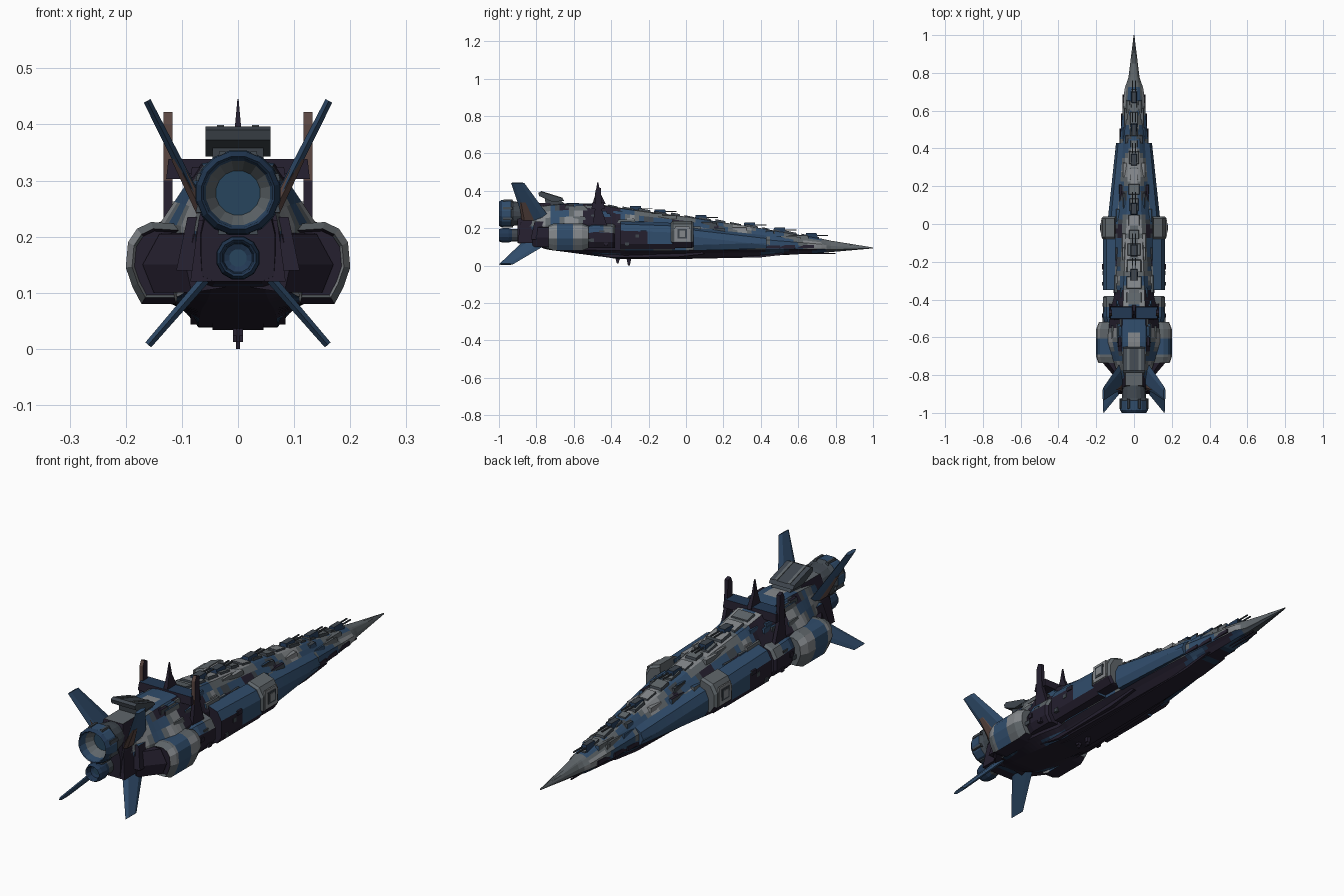
import bpy, bmesh, math, random
from mathutils import Vector, noise

if "Cube" in bpy.data.objects:
    bpy.data.objects.remove(bpy.data.objects["Cube"])

random.seed(4)
COLOURS = {
    "blue": (0.030, 0.074, 0.150), "deep_blue": (0.016, 0.040, 0.088),
    "grey": (0.115, 0.133, 0.145), "light_grey": (0.230, 0.245, 0.260),
    "slate": (0.050, 0.062, 0.076), "dark_purple": (0.018, 0.014, 0.028),
    "brown": (0.100, 0.060, 0.052), "engine_blue": (0.020, 0.060, 0.110),
}
NAMES = list(COLOURS)
MATS = []
for n, c in COLOURS.items():
    m = bpy.data.materials.new(n)
    m.diffuse_color = (*c, 1)
    m.use_nodes = True
    m.node_tree.nodes["Principled BSDF"].inputs["Base Color"].default_value = m.diffuse_color
    MATS.append(m)


def camo(c, n):
    """Blotchy paint: symmetric patches, greyer near the spine, dark below."""
    if n.z < -0.45:
        v = noise.noise(Vector((abs(c.x) * 9, c.y * 5, 7))) + (.25 if c.y > .2 else 0)
        return "dark_purple" if v < 0.22 else "blue" if v > .4 else "deep_blue"
    v = noise.noise(Vector((abs(c.x) * 13 + 3, c.y * 10, c.z * 11)))
    v += 0.24 if abs(c.x) < .055 else 0.10 if abs(c.x) < .10 else -.03
    if v > 0.42:
        return "light_grey"
    if v > 0.15:
        return "grey"
    if v < -0.38:
        return "dark_purple"
    return "slate" if v < -0.24 else "blue"


def finish(name, bm, rule):
    bmesh.ops.recalc_face_normals(bm, faces=bm.faces)
    bm.normal_update()
    for f in bm.faces:
        k = rule if isinstance(rule, str) else rule(f.calc_center_median(), f.normal)
        f.material_index = NAMES.index(k)
    me = bpy.data.meshes.new(name)
    bm.to_mesh(me)
    bm.free()
    for m in MATS:
        me.materials.append(m)
    ob = bpy.data.objects.new(name, me)
    bpy.context.collection.objects.link(ob)
    return ob


def add_loft(bm, rings, mirror=False):
    """Skin a row of equal rings, close both ends, optionally mirror over x."""
    for s in ((1, -1) if mirror else (1,)):
        vs = [[bm.verts.new((p[0] * s, p[1], p[2])) for p in r] for r in rings]
        k = len(vs[0])
        for a, b in zip(vs, vs[1:]):
            for i in range(k):
                bm.faces.new((a[i], a[(i + 1) % k], b[(i + 1) % k], b[i]))
        bm.faces.new(vs[0])
        bm.faces.new(vs[-1][::-1])


def loft(name, rings, rule, mirror=False):
    bm = bmesh.new()
    add_loft(bm, rings, mirror)
    return finish(name, bm, rule)


def box_rings(x0, x1, y0, y1, z0, z1, t=0.0):
    """Box as two rings; t pulls in the top edge on every side."""
    return [[(x0, y0, z0), (x1, y0, z0), (x1, y1, z0), (x0, y1, z0)],
            [(x0 + t, y0 + t, z1), (x1 - t, y0 + t, z1), (x1 - t, y1 - t, z1), (x0 + t, y1 - t, z1)]]


def slab(name, poly, x0, x1, rule, mirror=False):
    return loft(name, [[(x, y, z) for y, z in poly] for x in (x0, x1)], rule, mirror)


def tube(name, prof, cx, cz, n, rule):
    return loft(name, [[(cx + r * math.cos(2 * math.pi * (i + .5) / n), y,
                         cz + r * math.sin(2 * math.pi * (i + .5) / n)) for i in range(n)]
                       for y, r in prof], rule)


# Main hull: y, top half width, top z, side half width, shoulder z, chine z, belly half width, belly z
KEYS = [(1.0, .001, .097, .002, .095, .093, .001, .092), (.77, .018, .134, .030, .105, .085, .015, .072),
        (.72, .022, .145, .050, .115, .090, .025, .067), (.40, .030, .200, .078, .140, .086, .040, .050),
        (0.0, .040, .262, .108, .190, .082, .060, .040), (-.32, .055, .305, .115, .215, .080, .070, .038),
        (-.37, .055, .312, .105, .217, .080, .070, .039),
        (-.47, .060, .330, .125, .225, .082, .070, .050), (-.62, .065, .335, .140, .225, .085, .065, .070),
        (-.74, .060, .325, .105, .220, .095, .055, .085), (-.82, .050, .310, .075, .210, .120, .045, .112),
        (-.95, .040, .290, .060, .200, .135, .040, .125)]


def hull_at(y):
    for a, b in zip(KEYS, KEYS[1:]):
        if a[0] >= y >= b[0]:
            t = (a[0] - y) / (a[0] - b[0])
            return [p + (q - p) * t for p, q in zip(a, b)]
    return list(KEYS[-1])


def hull_ring(y):
    _, tw, zt, w, zs, zl, bw, zb = hull_at(y)
    half = [(tw * .5, zt), (tw, zt - .004)]
    half += [(tw + (w - tw) * t, zt + (zs - zt) * t) for t in (.33, .66, 1)]
    half += [(w, (zs + zl) / 2), (w * .97, zl), ((w + bw) / 2, zl * .6 + zb * .4), (bw, zb)]
    return [(x, y, z) for x, z in half] + [(-x, y, z) for x, z in reversed(half)]


def hull_paint(c, n):
    if c.y > .76:
        return "grey" if n.z > -.5 else "slate"
    if -.56 < c.y < -.35 and abs(n.x) > .8 or c.y < -.84:
        return "dark_purple"
    return camo(c, n)


loft("main_hull", [hull_ring(1 - i * 1.9 / 76) for i in range(77)], hull_paint)


# Side armour along the flanks, widening to a stepped wing
def flank(y, w, z0, z1):
    return [(w * .5, y, z0), (w * .88, y, z0), (w, y, z0 + .03), (w, y, z1 - .035), (w * .88, y, z1), (w * .6, y, z1 + .016)]


rings = [flank(.43 - .39 * t / 8, .095 + .042 * t / 8, .092 - .012 * t / 8, .145 + .045 * t / 8) for t in range(9)]
loft("flank_armour", rings, lambda c, n: "deep_blue" if n.z < -.5 else "blue", True)
rings = [flank(-.06 - .29 * t / 6, .165, .085, .212 + .010 * t / 6) for t in range(7)]


def wing_paint(c, n):
    if n.y < -.8 or n.z < -.3 or c.y < -.22 and abs(n.x) > .9:
        return "dark_purple"
    return "blue"


loft("wing_armour", rings, wing_paint, True)

# Grey sponson with framed hatch
loft("sponson", [flank(.04, .163, .10, .215), flank(.03, .172, .095, .222),
                 flank(-.07, .172, .095, .222), flank(-.08, .165, .10, .215)],
     lambda c, n: "dark_purple" if n.z < -.3 else "blue" if c.z < .13 else "grey", True)
loft("hatch_frame", box_rings(.166, .176, -.062, .022, .128, .208, .002), "light_grey", True)
loft("hatch_recess", box_rings(.170, .178, -.045, .005, .145, .195), "slate", True)
loft("hatch_panel", box_rings(.172, .180, -.035, -.005, .153, .187), "light_grey", True)

# Recessed machinery block between wing and pods
loft("machinery_block", [flank(y, w, .095, z) for y, w, z in
     ((-.38, .155, .205), (-.39, .165, .21), (-.44, .165, .212), (-.49, .165, .215), (-.54, .15, .205))],
     lambda c, n: ("grey" if c.y > -.44 else "blue") if n.z > .3 else "dark_purple", True)
bm = bmesh.new()
for i in range(12):
    y = -.55 + .028 * i
    z = .105 + .022 * (i % 4)
    if not -.42 < y < -.35:
        add_loft(bm, box_rings(.12, .164 + .003 * (i % 3), y, y + .02 + .01 * (i % 2), z, z + .018), True)
finish("machinery_pipes", bm, lambda c, n: "slate" if int(c.y * 60) % 3 == 0 else "dark_purple")

# Octagonal side pods with dark recessed ends
OCT = [(.11, .080), (.172, .080), (.188, .110), (.200, .145), (.196, .190), (.180, .214), (.155, .226), (.09, .222)]


def pod_ring(y, s):
    return [(.13 + (x - .13) * s, y, .152 + (z - .152) * s) for x, z in OCT]


def pod_paint(c, n):
    if c.y < -.718 and n.y < -.9 and abs(c.x) < .16 or n.z < -.8:
        return "dark_purple"
    if c.y < -.695 or c.y > -.60:
        return "light_grey" if abs(n.x) > .5 and n.z > -.2 else "grey"
    return "blue"


loft("side_pod", [pod_ring(-.722, .78), pod_ring(-.735, .84), pod_ring(-.705, 1), pod_ring(-.69, 1),
                  pod_ring(-.605, 1), pod_ring(-.555, 1), pod_ring(-.52, .8)], pod_paint, True)
loft("pod_strut", [[(x * k, y, z) for x, z in ((.04, .11), (.15, .10), (.17, .15), (.14, .205), (.04, .21))]
                   for y, k in ((-.82, .55), (-.73, 1))], "dark_purple", True)

# Twin engines: housing, rim and deep disc
def engine_paint(c, n):
    if c.y < -.90 and n.y < -.9 and abs(c.x) < .01:
        return "engine_blue"
    return "slate" if c.y > -.93 else "deep_blue" if c.y < -.99 or c.z < .21 else "blue" if c.y < -.955 else "grey"


tube("upper_engine", [(-.93, .040), (-.965, .058), (-.995, .062), (-1.0, .066), (-.985, .075), (-.935, .077),
                      (-.92, .066), (-.88, .062), (-.80, .045)], 0, .278, 16, engine_paint)
tube("lower_engine", [(-.97, .016), (-.975, .026), (-.995, .029), (-1.0, .033), (-.985, .039), (-.95, .040),
                      (-.93, .034), (-.82, .034)], 0, .162, 12, engine_paint)
bm = bmesh.new()
for i in range(8):
    a = math.pi * (i + .5) / 4
    x, z = .073 * math.cos(a), .278 + .073 * math.sin(a)
    add_loft(bm, box_rings(x - .008, x + .008, -.98, -.925, z - .007, z + .007, .003))
finish("engine_ribs", bm, "slate")
loft("stern_block", box_rings(-.085, .085, -.90, -.74, .12, .23, .015), lambda c, n: "slate" if n.z > .5 else "dark_purple")
loft("stern_deck", box_rings(-.07, .07, -.88, -.70, .23, .335, .025), lambda c, n: "grey" if n.z > .8 else "dark_purple")
loft("stern_shoulder", box_rings(.05, .110, -.83, -.73, .14, .235, .02), lambda c, n: "blue" if n.z > .5 else "dark_purple", True)


# Four raked tail fins
def fin(name, root, tip, ry, ty, t, colour):
    d = Vector((tip[0] - root[0], tip[1] - root[1])).normalized()
    rings = []
    for (x, z), (y0, y1), k in ((root, ry, t), (tip, ty, t * .75)):
        o = [(y0, 0), (y0 + (y1 - y0) * .2, 1), (y1 - (y1 - y0) * .25, 1), (y1, 0),
             (y1 - (y1 - y0) * .25, -1), (y0 + (y1 - y0) * .2, -1)]
        rings.append([(x - d.y * k * s, y, z + d.x * k * s) for y, s in o])
    loft(name, rings, colour, True)


fin("upper_fin", (.062, .245), (.162, .442), (-.87, -.72), (-.935, -.865), .009, "blue")
fin("lower_fin", (.045, .140), (.160, .007), (-.86, -.70), (-1.0, -.925), .009, "blue")
fin("upper_fin_root", (.065, .245), (.112, .340), (-.88, -.80), (-.89, -.85), .010, "brown")

# Raked bridge slab on the stern
slab("bridge_tower", [(-.75, .32), (-.755, .365), (-.68, .355), (-.64, .325)], -.045, .045, "slate")
slab("bridge_roof", [(-.79, .390), (-.775, .396), (-.66, .360), (-.65, .345), (-.72, .343), (-.785, .372)],
     -.058, .058, "slate")
slab("bridge_rib", [(-.775, .392), (-.775, .399), (-.66, .363), (-.66, .356)], .025, .037, "grey", True)

# Mast frame: two pylons, crossbar, centre spike
slab("mast_pylon", [(-.50, .21), (-.487, .30), (-.485, .400), (-.475, .422), (-.455, .415), (-.45, .30), (-.42, .21)],
     .117, .133, lambda c, n: "brown" if n.y < -.8 and c.z > .34 else "dark_purple", True)
loft("mast_crossbar", box_rings(-.128, .128, -.505, -.435, .303, .338, .004),
     lambda c, n: "deep_blue" if n.z > .8 else "dark_purple")
loft("centre_spike", [[(-w, y0, z), (w, y0, z), (w, y1, z), (-w, y1, z)] for w, y0, y1, z in
                      ((.010, -.50, -.43, .33), (.006, -.482, -.46, .39), (.001, -.475, -.468, .445))], "dark_purple")

# Raised spine plates down the back
bm = bmesh.new()
y = .72
while y > -.42:
    L = random.uniform(.04, .08)
    a, b = hull_at(y), hull_at(y - L)
    w = a[1] * random.uniform(.7, 1.05)
    h = random.uniform(.005, .011)
    add_loft(bm, [[(-w, k[0], k[2] - .02), (w, k[0], k[2] - .02), (w * .8, k[0] + e, k[2] + h), (-w * .8, k[0] + e, k[2] + h)]
                  for k, e in ((a, -.01), (b, .005))])
    y -= L + .012
finish("spine_plates", bm, lambda c, n: "slate" if n.z < .7 else
       "light_grey" if noise.noise(Vector((3, c.y * 17, 5))) > .05 else "grey")

# Deck turrets with short twin barrels facing the nose
for i, y in enumerate((.67, .50, .34, .08, -.14, -.27)):
    z, s = hull_at(y)[2], .8 + .05 * i
    loft(f"turret_{i + 1}", box_rings(-.022 * s, .022 * s, y - .035, y + .035, z - .01, z + .020, .007),
         lambda c, n: "slate" if n.z > .6 else "deep_blue")
    loft(f"turret_barrels_{i + 1}", box_rings(.006, .011, y + .02, y + .09, z + .006, z + .011), "slate", True)

# Shoulder armour plates and small fittings
bm = bmesh.new()
for i in range(26):
    y = random.uniform(-.70, .62)
    _, tw, zt, w, zs, zl, bw, zb = hull_at(y)
    t = random.uniform(.1, .7)
    x, z = tw + (w - tw) * t, zt + (zs - zt) * t
    l, k = random.uniform(.02, .055), random.uniform(.006, .012)
    add_loft(bm, box_rings(x - k, x + k, y - l, y + l, z - .015, z + .004, .003), True)
finish("shoulder_fittings", bm, camo)

# Bow guns and chin barrel
bm = bmesh.new()
for y in (.64, .54, .46):
    w, zl = hull_at(y)[3], hull_at(y)[5]
    add_loft(bm, box_rings(w - .02, w + .003, y - .045, y + .045, zl + .005, zl + .022, .002), True)
finish("bow_guns", bm, "dark_purple")
loft("chin_barrel", box_rings(.006, .011, .64, .80, .062, .068), "dark_purple", True)

# Keel steps and belly antennas
slab("keel", [(.55, .062), (.40, .044), (0, .036), (-.36, .034), (-.46, .050), (-.40, .09), (.3, .09)],
     -.045, .045, "dark_purple")
slab("bilge_step", [(.10, .062), (-.05, .046), (-.40, .043), (-.52, .065), (-.5, .10), (.05, .10)],
     .062, .085, "dark_purple", True)
for i, (y, zb) in enumerate(((-.305, 0), (-.365, .012))):
    slab(f"belly_antenna_{i + 1}", [(y - .015, .05), (y - .005, zb), (y + .004, zb), (y + .015, .05)], -.004, .004, "dark_purple")
    loft(f"belly_sensor_{i + 1}", box_rings(.004, .009, y - .008, y + .008, .012 + zb, .045), "dark_purple", True)
